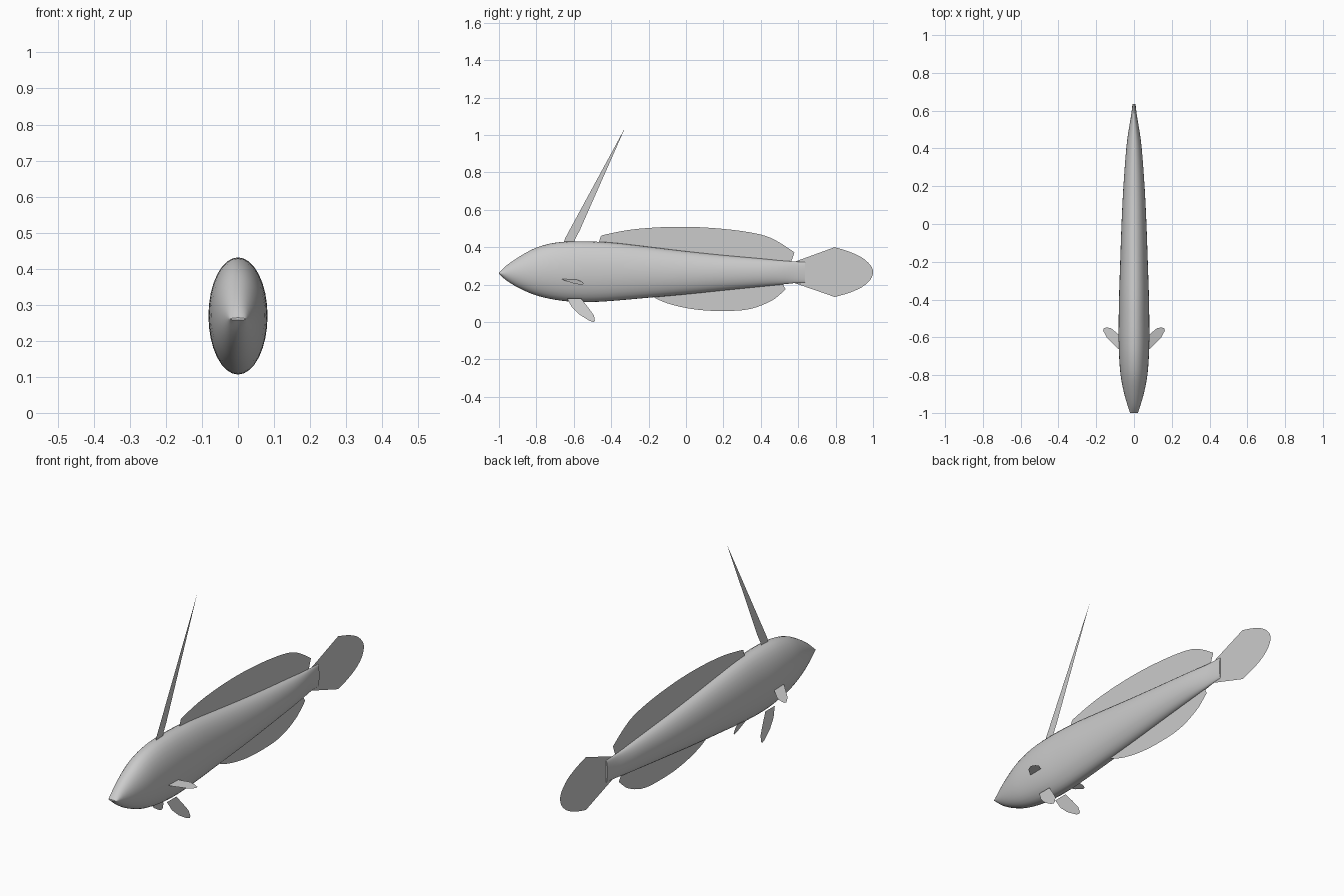
import bpy, math
from mathutils import Vector

cube = bpy.data.objects.get("Cube")
if cube:
    bpy.data.objects.remove(cube, do_unlink=True)

grey = bpy.data.materials.new("plain_grey")
grey.use_nodes = True
colour = (0.6, 0.6, 0.6, 1)
grey.diffuse_color = colour
grey.node_tree.nodes["Principled BSDF"].inputs["Base Color"].default_value = colour


def add_mesh(name, verts, faces):
    mesh = bpy.data.meshes.new(name)
    mesh.from_pydata(verts, [], faces)
    mesh.materials.append(grey)
    mesh.update()
    obj = bpy.data.objects.new(name, mesh)
    bpy.context.collection.objects.link(obj)
    return obj


def smooth_path(points, steps):
    """Catmull-Rom curve through the given points."""
    pts = [Vector(p) for p in points]
    out = []
    for i in range(len(pts) - 1):
        a, b, c, d = pts[max(i - 1, 0)], pts[i], pts[i + 1], pts[min(i + 2, len(pts) - 1)]
        for s in range(steps):
            t = s / steps
            out.append(b + (c - a) * (t / 2)
                       + (a * 2 - b * 5 + c * 4 - d) * (t * t / 2)
                       + (b * 3 - a - c * 3 + d) * (t ** 3 / 2))
    return out + [pts[-1]]


def fin(name, outline, place):
    """Flat sheet; place turns outline coordinates into a 3D point."""
    verts = [place(*p) for p in outline]
    return add_mesh(name, verts, [range(len(verts))])


# Body: elliptical rings given as y, top, bottom, half width
stations = [
    (-1.0, .264, .257, .021), (-.96, .302, .222, .034), (-.89, .350, .180, .054),
    (-.80, .398, .142, .071), (-.70, .424, .119, .079), (-.60, .431, .108, .082),
    (-.50, .430, .107, .081), (-.38, .423, .114, .079), (-.20, .402, .130, .073),
    (0, .378, .148, .066), (.2, .357, .169, .056), (.4, .339, .189, .041),
    (.5, .329, .199, .028), (.57, .324, .207, .016), (.635, .321, .211, .008)]
sides = 32
rings = []
for y, top, bottom, half in [s for s in smooth_path([Vector(p) for p in stations], 3)]:
    mid, tall = (top + bottom) / 2, (top - bottom) / 2
    rings.append([(half * math.cos(a), y, mid + tall * math.sin(a))
                  for a in (2 * math.pi * k / sides for k in range(sides))])
verts = [v for ring in rings for v in ring]
faces = [(r * sides + k, r * sides + (k + 1) % sides,
          (r + 1) * sides + (k + 1) % sides, (r + 1) * sides + k)
         for r in range(len(rings) - 1) for k in range(sides)]
faces.append(list(range(sides)))
faces.append(list(range(len(verts) - 1, len(verts) - sides - 1, -1)))
for i, f in enumerate(faces):
    faces[i] = list(reversed(f))
body = add_mesh("body", verts, faces)
bpy.context.view_layer.objects.active = body
body.select_set(True)
bpy.ops.object.shade_smooth_by_angle(angle=math.radians(45))
body.select_set(False)


def upright(y, z):
    return (0, y, z)


# Fins on the centre line
dorsal_edge = smooth_path([(-.455, .46), (-.43, .468), (-.3, .493), (-.15, .506), (0, .509),
                           (.15, .502), (.3, .486), (.42, .462), (.5, .425), (.58, .372)], 3)
fin("dorsal_fin", [(-.475, .40)] + dorsal_edge + [(.56, .315), (.2, .33), (-.2, .37)], upright)

anal_edge = smooth_path([(-.17, .13), (-.1, .1), (0, .075), (.1, .062), (.2, .059), (.3, .063),
                         (.38, .08), (.46, .115), (.5, .145), (.533, .175)], 3)
fin("anal_fin", anal_edge + [(.51, .215), (.2, .19), (-.15, .15)], upright)

tail_edge = smooth_path([(.795, .40), (.87, .377), (.94, .345), (.985, .305), (1, .268),
                         (.985, .225), (.94, .186), (.87, .155), (.795, .134)], 3)
fin("tail_fin", [(.57, .318)] + tail_edge + [(.57, .212)], upright)

fin("dorsal_spine", [(-.66, .41), (-.645, .45), (-.325, 1.04), (-.568, .49),
                     (-.592, .445), (-.60, .41)], upright)

# Paired fins
pectoral = [(.07, -.67), (.09, -.655), (.145, -.6), (.163, -.565), (.16, -.552), (.145, -.548),
            (.122, -.551), (.082, -.585), (.07, -.59)]
pelvic = [(-.635, .125), (-.61, .078), (-.57, .04), (-.515, .006), (-.495, 0), (-.487, .006),
          (-.492, .035), (-.525, .08), (-.56, .125)]
for side, sign in (("left", 1), ("right", -1)):
    fin(side + "_pectoral_fin", pectoral, lambda x, y: (sign * x, y, .228 - (x - .08) * .34))
    fin(side + "_pelvic_fin", pelvic, lambda y, z: (sign * (.078 - .23 * z), y, z))
